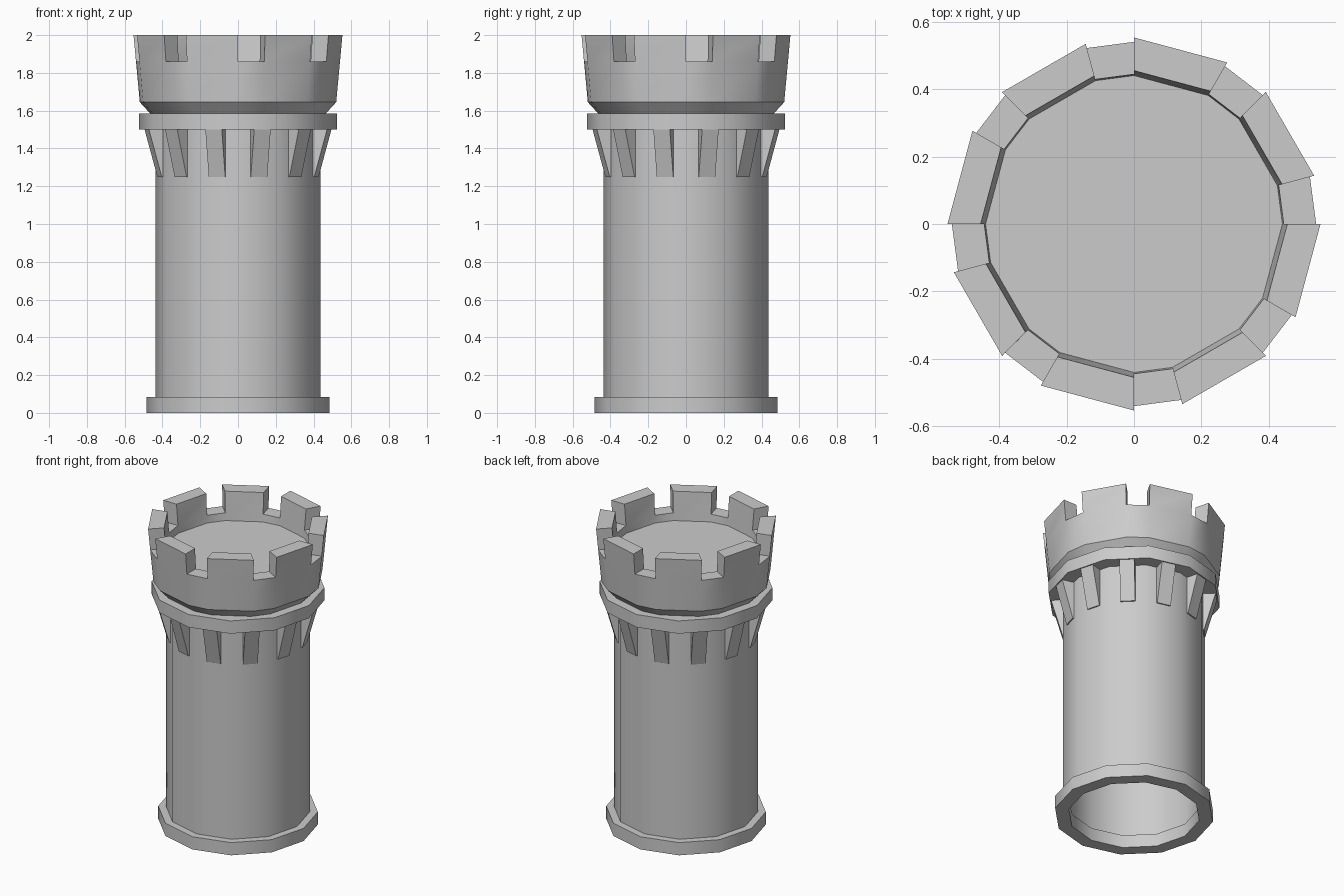
import bpy, bmesh, math
from mathutils import Matrix, Vector

cube = bpy.data.objects.get("Cube")
if cube:
    bpy.data.objects.remove(cube, do_unlink=True)

stone = bpy.data.materials.new("grey_stone")
stone.use_nodes = True
stone.diffuse_color = (0.6, 0.6, 0.6, 1)
stone.node_tree.nodes["Principled BSDF"].inputs["Base Color"].default_value = (0.6, 0.6, 0.6, 1)


def finish(name, bm):
    """Turn a bmesh into a smooth shaded stone object with crisp edges."""
    bmesh.ops.recalc_face_normals(bm, faces=bm.faces)
    mesh = bpy.data.meshes.new(name)
    bm.to_mesh(mesh)
    bm.free()
    mesh.materials.append(stone)
    obj = bpy.data.objects.new(name, mesh)
    bpy.context.collection.objects.link(obj)
    bpy.ops.object.select_all(action='DESELECT')
    obj.select_set(True)
    bpy.context.view_layer.objects.active = obj
    bpy.ops.object.shade_smooth_by_angle(angle=math.radians(35))
    return obj


def lathe(profile, angles, ring=False):
    """Sweep a (radius, height) profile around z; close it as a ring or cap both ends."""
    bm = bmesh.new()
    loops = [[bm.verts.new((r * math.cos(a), r * math.sin(a), z)) for a in angles]
             for r, z in profile]
    n = len(angles)
    bands = list(zip(loops, loops[1:]))
    if ring:
        bands.append((loops[-1], loops[0]))
    else:
        bm.faces.new(loops[0])
        bm.faces.new(loops[-1])
    rows = [[bm.faces.new((lo[i], lo[(i + 1) % n], hi[(i + 1) % n], hi[i]))
             for i in range(n)] for lo, hi in bands]
    return bm, rows


twelve = [math.radians(30 * i) for i in range(12)]

# Base ring, open in the middle
bm, _ = lathe([(0.40, 0), (0.485, 0), (0.485, 0.085), (0.40, 0.085)], twelve, ring=True)
finish("base_ring", bm)

# Hollow shaft
bm, _ = lathe([(0.41, 1.45), (0.41, 0.08), (0.437, 0.08), (0.437, 1.51)], twelve)
finish("tower_shaft", bm)

# Ledge under the crown
bm, _ = lathe([(0.525, 1.5), (0.525, 1.585)], twelve)
finish("upper_ledge", bm)

# Wedge brackets, one in the middle of each shaft side
bm = bmesh.new()
wedge = [(0.40, 1.25), (0.43, 1.25), (0.50, 1.5), (0.40, 1.5)]
for a in twelve:
    turn = Matrix.Rotation(a + math.radians(15), 3, 'Z')
    sides = [[bm.verts.new(turn @ Vector((r, y, z))) for r, z in wedge]
             for y in (-0.045, 0.045)]
    bm.faces.new(sides[0])
    bm.faces.new(sides[1])
    for i in range(4):
        j = (i + 1) % 4
        bm.faces.new((sides[0][i], sides[0][j], sides[1][j], sides[1][i]))
finish("brackets", bm)

# Crown: narrow gaps alternate with wide merlons raised from the sill
crown_angles = [math.radians(45 * i + step) for i in range(8) for step in (0, 15)]
bm, rows = lathe([(0.465, 1.585), (0.52, 1.645), (0.54, 1.86), (0.444, 1.86), (0.44, 1.81)],
                 crown_angles)
raised = bmesh.ops.extrude_face_region(bm, geom=rows[2][1::2])
for v in raised["geom"]:
    if isinstance(v, bmesh.types.BMVert):
        v.co = (v.co.x * 1.024, v.co.y * 1.024, 2.0)
old = [f for f in rows[2][1::2] if f.is_valid]
if old:
    bmesh.ops.delete(bm, geom=old, context='FACES_ONLY')
finish("battlement_crown", bm)
